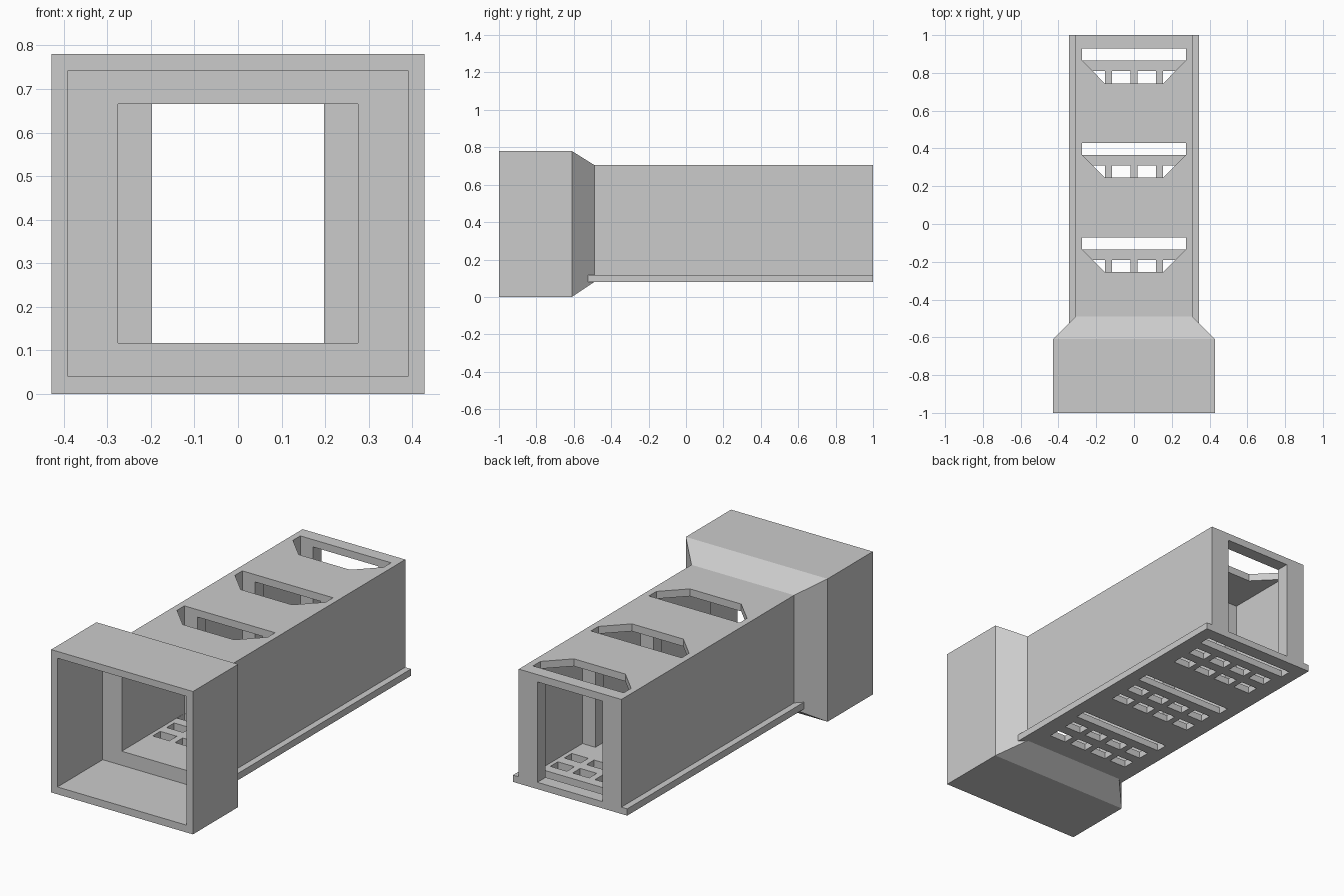
import bpy
import bmesh

cube = bpy.data.objects.get("Cube")
if cube:
    bpy.data.objects.remove(cube, do_unlink=True)

grey = bpy.data.materials.new("plain_grey")
grey.use_nodes = True
colour = (0.6, 0.6, 0.6, 1)
grey.diffuse_color = colour
grey.node_tree.nodes["Principled BSDF"].inputs["Base Color"].default_value = colour


def finish(bm, name):
    bmesh.ops.recalc_face_normals(bm, faces=bm.faces)
    mesh = bpy.data.meshes.new(name)
    bm.to_mesh(mesh)
    bm.free()
    mesh.materials.append(grey)
    obj = bpy.data.objects.new(name, mesh)
    bpy.context.collection.objects.link(obj)
    return obj


def add_prism(bm, outline, z0, z1):
    """Extrude a closed xy outline from z0 to z1."""
    low = [bm.verts.new((x, y, z0)) for x, y in outline]
    high = [bm.verts.new((x, y, z1)) for x, y in outline]
    bm.faces.new(low)
    bm.faces.new(high)
    for i in range(len(low)):
        j = (i + 1) % len(low)
        bm.faces.new((low[i], low[j], high[j], high[i]))


def rectangle(x0, x1, y0, y1):
    return [(x0, y0), (x1, y0), (x1, y1), (x0, y1)]


# Bay pattern: each bay ends in a pair of inner pillars
bay_ends = [0.93, 0.43, -0.07]
pillar = 0.07
floor, ceiling = 0.117, 0.665
wide, narrow = 0.275, 0.197

# Duct shell: rectangular rings (half width, bottom, top, y), outside then inside
rings = [(0.428, 0, 0.78, -1), (0.428, 0, 0.78, -0.61),
         (0.31, 0.08, 0.705, -0.49), (0.31, 0.08, 0.705, 1)]
for end in bay_ends:
    back = end + pillar
    if back < 0.99:
        rings.append((wide, floor, ceiling, back))
    rings += [(narrow, floor, ceiling, back), (narrow, floor, ceiling, end),
              (wide, floor, ceiling, end)]
rings += [(wide, floor, ceiling, -0.61), (0.39, 0.04, 0.743, -0.61),
          (0.39, 0.04, 0.743, -1)]

bm = bmesh.new()
loops = [[bm.verts.new(p) for p in ((-w, y, b), (w, y, b), (w, y, t), (-w, y, t))]
         for w, b, t, y in rings]
for k, ring in enumerate(loops):
    following = loops[(k + 1) % len(loops)]
    for i in range(4):
        j = (i + 1) % 4
        # Steps that keep floor and ceiling level collapse to nothing there
        quad = (ring[i], ring[j], following[j], following[i])
        face = bm.faces.new(quad)
        if face.calc_area() < 1e-7:
            bm.faces.remove(face)
bmesh.ops.remove_doubles(bm, verts=bm.verts, dist=1e-5)
bmesh.ops.holes_fill(bm, edges=[e for e in bm.edges if e.is_boundary], sides=4)
duct = finish(bm, "duct_shell")

# Cutters: tapered roof openings, floor slots and two rows of floor vents per bay
bm = bmesh.new()
reach = wide - 0.001
for end in bay_ends:
    y = end - 0.001
    add_prism(bm, [(-reach, y), (reach, y), (reach, end - 0.065),
                   (0.155, end - 0.185), (-0.155, end - 0.185),
                   (-reach, end - 0.065)], 0.6, 0.8)
    add_prism(bm, rectangle(-reach, reach, end - 0.065, y), 0.02, 0.2)
    for row in (1, 2):
        top = end - 0.12 * row
        for column in range(4):
            x = (column - 1.5) * 0.135
            add_prism(bm, rectangle(x - 0.05, x + 0.05, top - 0.065, top), 0.02, 0.2)
cutter = finish(bm, "opening_cutter")
cutter.hide_render = True

cut = duct.modifiers.new("openings", 'BOOLEAN')
cut.operation = 'DIFFERENCE'
cut.solver = 'EXACT'
cut.object = cutter
bpy.context.view_layer.objects.active = duct
duct.select_set(True)
bpy.ops.object.modifier_apply(modifier=cut.name)
bpy.data.objects.remove(cutter, do_unlink=True)

# Thin rails along both lower edges
for side, name in ((1, "left_rail"), (-1, "right_rail")):
    bm = bmesh.new()
    add_prism(bm, rectangle(side * 0.31, side * 0.345, -0.525, 1), 0.08, floor)
    finish(bm, name)
